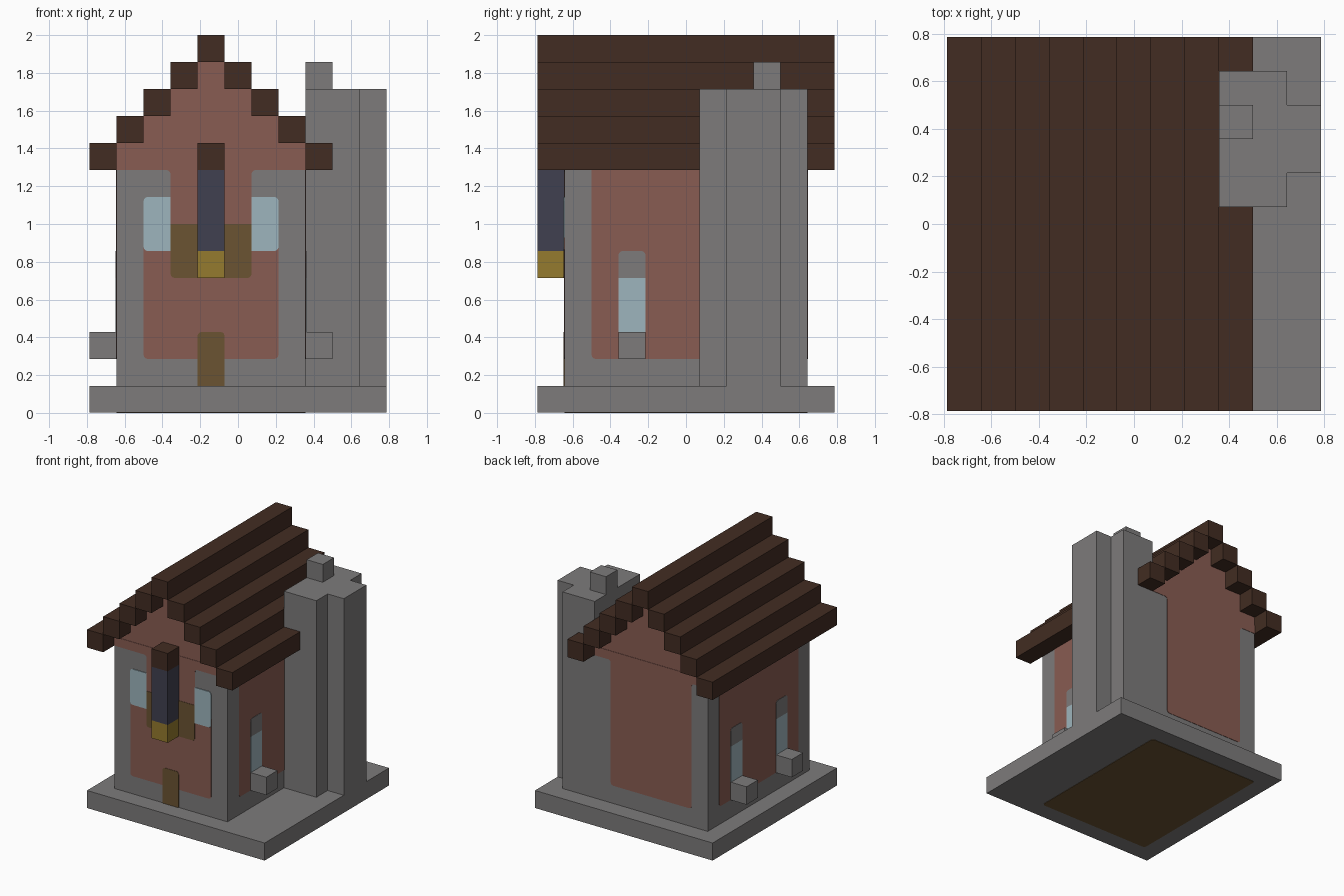
import bpy
import bmesh

cube = bpy.data.objects.get("Cube")
if cube:
    bpy.data.objects.remove(cube, do_unlink=True)

U = 1 / 7      # one block
MID = 5.5      # centre of the block grid
ROUND = 0.15   # corner radius of painted panels, in blocks
THIN, THICK = 0.02, 0.04   # panel depths, in blocks


def linear(c):
    c /= 255
    return c / 12.92 if c <= 0.04045 else ((c + 0.055) / 1.055) ** 2.4


def material(name, *rgb):
    m = bpy.data.materials.new(name)
    m.use_nodes = True
    colour = [linear(c) for c in rgb] + [1]
    m.diffuse_color = colour
    m.node_tree.nodes["Principled BSDF"].inputs["Base Color"].default_value = colour
    return m


STONE = material("grey stone", 125, 123, 123)
BRICK = material("pink brick", 137, 92, 82)
ROOF = material("dark brown wood", 66, 44, 34)
WOOD = material("olive wood", 107, 83, 50)
GLASS = material("pale blue glass", 158, 181, 189)
NAVY = material("navy cloth", 64, 64, 80)
GOLD = material("gold trim", 149, 123, 46)


def prism(name, points, axis, lo, hi, mat, rounded=()):
    """Extrude a profile in block units along an axis, rounding chosen corners."""
    def place(u, v, t):
        x, y, z = {"x": (t, u, v), "y": (u, t, v), "z": (u, v, t)}[axis]
        return (x - MID) * U, (y - MID) * U, z * U

    bm = bmesh.new()
    verts = [bm.verts.new(place(u, v, lo)) for u, v in points]
    bm.faces.new(verts)
    corners = [w for w, p in zip(verts, points) if p in rounded]
    if corners:
        bmesh.ops.bevel(bm, geom=corners, offset=ROUND * U, segments=3,
                        profile=0.5, affect="VERTICES")
    ext = bmesh.ops.extrude_face_region(bm, geom=bm.faces[:])
    step = (hi - lo) * U
    bmesh.ops.translate(bm, verts=[g for g in ext["geom"] if isinstance(g, bmesh.types.BMVert)],
                        vec=[step if axis == a else 0 for a in "xyz"])
    bmesh.ops.recalc_face_normals(bm, faces=bm.faces[:])
    mesh = bpy.data.meshes.new(name)
    bm.to_mesh(mesh)
    bm.free()
    mesh.materials.append(mat)
    ob = bpy.data.objects.new(name, mesh)
    bpy.context.collection.objects.link(ob)
    return ob


def rect(u0, u1, v0, v1):
    return [(u0, v0), (u1, v0), (u1, v1), (u0, v1)]


def box(name, x0, x1, y0, y1, z0, z1, mat):
    return prism(name, rect(x0, x1, y0, y1), "z", z0, z1, mat)


# Plinth with the wooden floor showing underneath
box("plinth", 0, 11, 0, 11, THIN, 1, STONE)
floor = rect(1, 8, 1, 10)
prism("floor_underside", floor, "z", 0, THIN, WOOD, floor)

# House walls and stepped gable
box("walls", 1, 8, 1, 10, 1, 9, STONE)
steps = [(1 + i, 9 + i + k) for i in range(4) for k in (0, 1)]
prism("gable", steps + [(9 - x, z) for x, z in reversed(steps)], "y", 1, 10, BRICK)

# Roof beams stepping up to the ridge
for i in range(4):
    box(f"right_roof_beam_{i + 1}", i, i + 1, 0, 11, 9 + i, 10 + i, ROOF)
    box(f"left_roof_beam_{i + 1}", 8 - i, 9 - i, 0, 11, 9 + i, 10 + i, ROOF)
box("ridge_beam", 4, 5, 0, 11, 13, 14, ROOF)

# Chimney tower on the side
half = [(8, 6), (10, 6), (10, 7), (11, 7)]
prism("tower", half + [(x, 16 - y) for x, y in reversed(half)], "z", 1, 12, STONE)
box("chimney_pot", 8, 9, 8, 9, 12, 13, STONE)

# Front wall panels
half = [(2, 2), (2, 6.5), (3, 6.5), (3, 9), (1, 9), (1, 9.5)]
prism("front_brick", half + [(9 - x, z) for x, z in reversed(half)], "y", 1 - THIN, 1,
      BRICK, [(2, 2), (7, 2), (3, 9), (6, 9)])
prism("balcony_panel", rect(3, 6, 5, 7), "y", 1 - THICK, 1, WOOD, [(3, 5), (6, 5)])
prism("door", rect(4, 5, 1, 3), "y", 1 - THICK, 1, WOOD, [(4, 3), (5, 3)])
for side, x, outer in (("right", 2, 2), ("left", 6, 7)):
    prism(f"front_window_{side}", rect(x, x + 1, 6, 8), "y", 1 - THICK, 1,
          GLASS, [(outer, 6), (outer, 8)])

# Back wall panel
half = [(2, 2), (2, 9), (1, 9), (1, 9.5)]
prism("back_brick", half + [(9 - x, z) for x, z in reversed(half)], "y", 10, 10 + THIN,
      BRICK, [(2, 2), (7, 2), (2, 9), (7, 9)])

# Side wall panels, windows and sills
for side, wall, out, windows in (("right", 1, -1, (3, 7)), ("left", 8, 1, (3,))):
    prism(f"{side}_brick", rect(2, 9, 2, 9), "x", wall, wall + out * THIN,
          BRICK, [(2, 2), (9, 2)])
    for n, y in enumerate(windows, 1):
        prism(f"{side}_window_{n}", rect(y, y + 1, 3, 5), "x", wall, wall + out * THICK, GLASS)
        prism(f"{side}_window_arch_{n}", rect(y, y + 1, 5, 6), "x", wall, wall + out * THICK,
              STONE, [(y, 6), (y + 1, 6)])
        x0, x1 = sorted((wall, wall + out))
        box(f"{side}_sill_{n}", x0, x1, y, y + 1, 2, 3, STONE)

# Hanging banner on the front
box("banner_trim", 4, 5, 0, 1, 5, 6, GOLD)
box("banner_cloth", 4, 5, 0, 1, 6, 9, NAVY)
box("banner_beam", 4, 5, 0, 1, 9, 10, ROOF)
